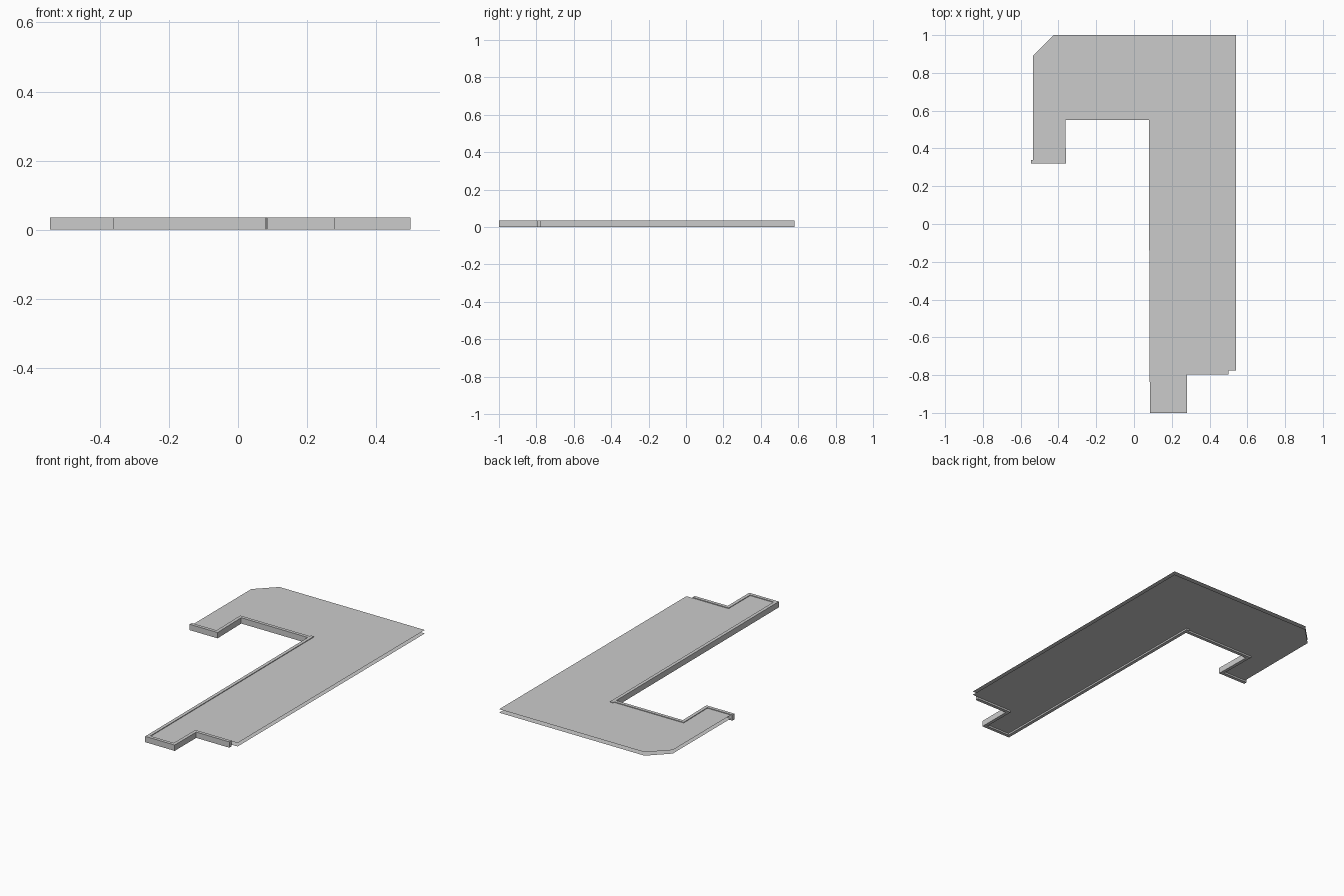
import bpy
from mathutils import Vector

if "Cube" in bpy.data.objects:
    bpy.data.objects.remove(bpy.data.objects["Cube"])

WALL_H = 0.035   # wall height
WALL_T = 0.02    # wall thickness


def make_object(name, verts, faces):
    mesh = bpy.data.meshes.new(name)
    mesh.from_pydata(verts, [], faces)
    mesh.update()
    obj = bpy.data.objects.new(name, mesh)
    bpy.context.collection.objects.link(obj)
    return obj


def sheet(name, outline, z, up):
    """Single flat sheet with no thickness."""
    pts = outline if up else outline[::-1]
    return make_object(name, [(x, y, z) for x, y in pts], [range(len(pts))])


def wall(name, a, b):
    """Thin upright slab whose outer face runs from a to b, thickened to the left."""
    a, b = Vector(a), Vector(b)
    d = (b - a).normalized()
    n = Vector((-d.y, d.x)) * WALL_T
    ring = [a, b, b + n, a + n]
    verts = [(p.x, p.y, z) for z in (0, WALL_H) for p in ring]
    faces = [(3, 2, 1, 0), (4, 5, 6, 7)]
    faces += [(i, (i + 1) % 4, (i + 1) % 4 + 4, i + 4) for i in range(4)]
    return make_object(name, verts, faces)


# Roof and floor sheets: hooked outline, counter-clockwise, open along the outer sides
outline = [(0.54, -0.775), (0.54, 1), (-0.425, 1), (-0.535, 0.89),
           (-0.535, 0.33), (-0.37, 0.33), (-0.375, 0.56), (0.088, 0.56),
           (0.093, -0.99), (0.27, -0.99), (0.27, -0.775)]
sheet("roof_sheet", outline, 0.031, True)
sheet("floor_sheet", outline, 0.01, False)

# Walls along the inner and front edges
wall("hook_end_wall", (-0.545, 0.32), (-0.36, 0.32))
wall("hook_inner_wall", (-0.36, 0.32), (-0.364, 0.57))
wall("inner_back_wall", (-0.364, 0.55), (0.08, 0.55))
wall("long_wall", (0.078, 0.58), (0.084, -1))
wall("tab_front_wall", (0.084, -1), (0.28, -1))
wall("tab_side_wall", (0.28, -1), (0.28, -0.777))
wall("return_wall", (0.265, -0.796), (0.5, -0.796))
